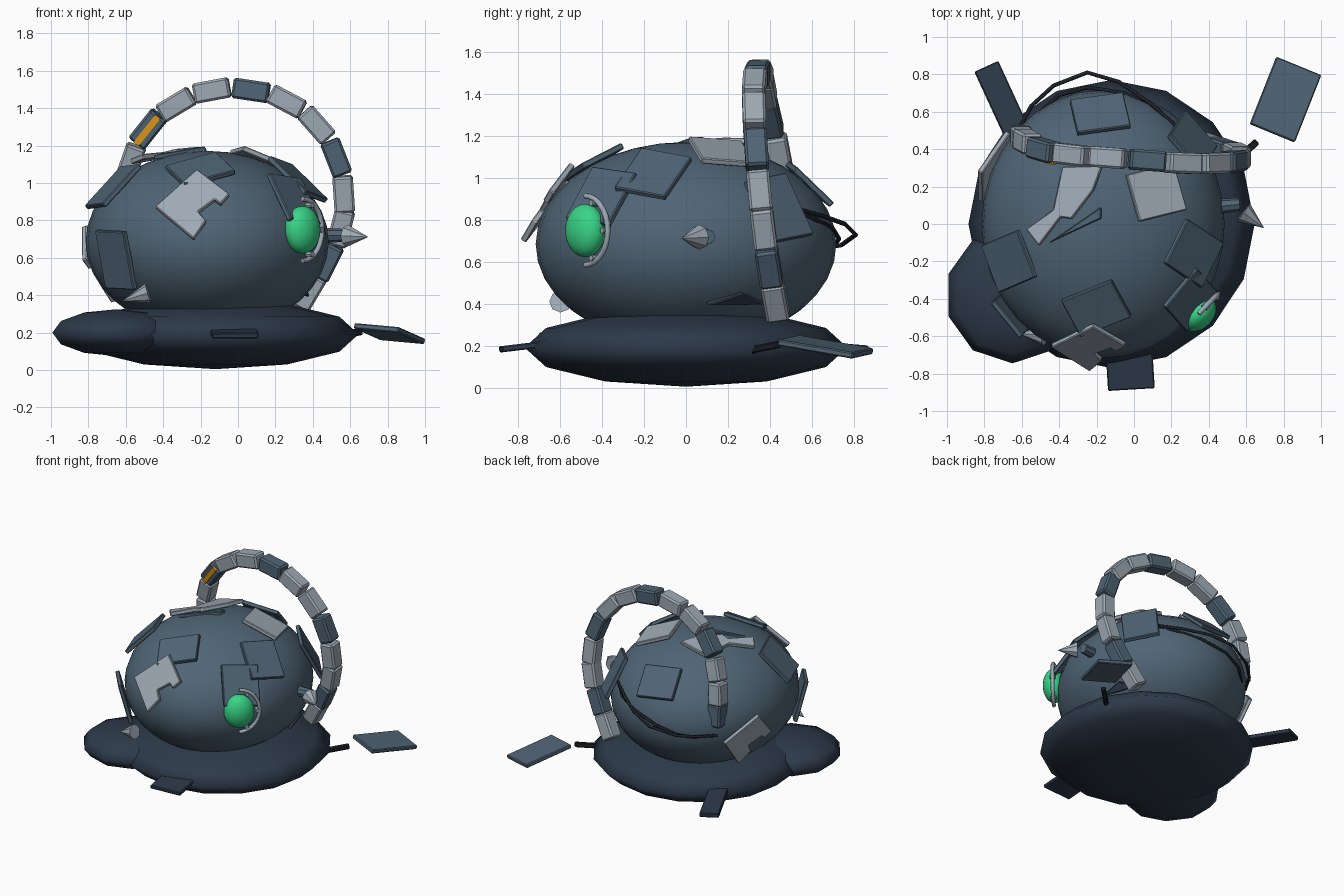
import bpy, bmesh
from math import sin, cos, pi
from mathutils import Vector, Matrix

if "Cube" in bpy.data.objects:
    bpy.data.objects.remove(bpy.data.objects["Cube"])

def mat(name, r, g, b):
    m = bpy.data.materials.new(name)
    m.diffuse_color = (r, g, b, 1)
    m.use_nodes = True
    m.node_tree.nodes["Principled BSDF"].inputs["Base Color"].default_value = m.diffuse_color
    return m

SLATE = mat("slate", .08, .13, .18)
DARK = mat("dark_slate", .026, .042, .068)
LIGHT = mat("light_metal", .34, .4, .46)
BLACK = mat("black", .012, .014, .02)
GREEN = mat("green_glow", .04, .66, .24)
ORANGE = mat("orange", .8, .33, .01)

def finish(name, bm, m, matrix=Matrix(), smooth=False, bevel=0):
    bmesh.ops.recalc_face_normals(bm, faces=bm.faces)
    me = bpy.data.meshes.new(name)
    bm.to_mesh(me)
    bm.free()
    me.materials.append(m)
    for p in me.polygons:
        p.use_smooth = smooth
    ob = bpy.data.objects.new(name, me)
    ob.matrix_world = matrix
    bpy.context.collection.objects.link(ob)
    if bevel:
        mod = ob.modifiers.new("bevel", 'BEVEL')
        mod.width = bevel
        mod.segments = 1
    return ob

def frame(pos, u, n):
    """Matrix whose z is n and whose x is u flattened into the plane of n."""
    n = Vector(n).normalized()
    u = Vector(u)
    u = (u - n * u.dot(n)).normalized()
    r = Matrix((u, n.cross(u), n)).transposed()
    return Matrix.Translation(pos) @ r.to_4x4()

def ellipsoid(name, c, r, m, seg, rings, turn=0):
    bm = bmesh.new()
    bmesh.ops.create_uvsphere(bm, u_segments=seg, v_segments=rings, radius=1)
    bmesh.ops.scale(bm, vec=r, verts=bm.verts)
    return finish(name, bm, m, Matrix.Translation(c) @ Matrix.Rotation(turn, 4, 'Z'), True)

def box(name, size, m, matrix, bevel=.006):
    bm = bmesh.new()
    bmesh.ops.create_cube(bm, size=1)
    bmesh.ops.scale(bm, vec=size, verts=bm.verts)
    return finish(name, bm, m, matrix, bevel=bevel)

def cone(name, pos, axis, r1, r2, length, m, seg=8):
    bm = bmesh.new()
    bmesh.ops.create_cone(bm, cap_ends=True, segments=seg, radius1=r1, radius2=r2, depth=length)
    q = Vector(axis).to_track_quat('Z', 'Y').to_matrix().to_4x4()
    return finish(name, bm, m, Matrix.Translation(pos) @ q)

def tube(name, pts, r, m):
    cu = bpy.data.curves.new(name, 'CURVE')
    cu.dimensions = '3D'
    cu.bevel_depth = r
    cu.bevel_resolution = 1
    cu.use_fill_caps = True
    sp = cu.splines.new('POLY')
    sp.points.add(len(pts) - 1)
    for p, co in zip(sp.points, pts):
        p.co = (*co, 1)
    cu.materials.append(m)
    ob = bpy.data.objects.new(name, cu)
    bpy.context.collection.objects.link(ob)

# base mound, side mound and round shell
C, R = Vector((-.165, 0, .685)), Vector((.65, .717, .487))
ellipsoid("base_mound", (-.12, 0, .192), (.765, .77, .187), DARK, 16, 6)
ellipsoid("side_mound", (-.65, -.38, .2), (.36, .365, .125), DARK, 10, 6)
ellipsoid("shell", C, R, SLATE, 32, 18)

def plate(name, p, u, outline, m, lift=.012, thick=.03):
    """Flat panel tangent to the shell; outline is (w, h) or a list of points."""
    d = Vector(p) - C
    d /= sum((d[i] / R[i]) ** 2 for i in range(3)) ** .5
    n = Vector([d[i] / R[i] ** 2 for i in range(3)]).normalized()
    if len(outline) == 2:
        w, h = outline[0] / 2, outline[1] / 2
        outline = [(-w, -h), (w, -h), (w, h), (-w, h)]
    bm = bmesh.new()
    f = bm.faces.new([bm.verts.new((a, b, -thick / 2)) for a, b in outline])
    ext = bmesh.ops.extrude_face_region(bm, geom=[f])
    bmesh.ops.translate(bm, vec=(0, 0, thick),
                        verts=[v for v in ext['geom'] if isinstance(v, bmesh.types.BMVert)])
    finish(name, bm, m, frame(C + d + n * lift, u, n), bevel=.005)

# armour panels
bite = [(0, .22), (.17, .05), (.12, -.01), (.09, .02), (0, -.05), (.04, -.11), (-.03, -.22), (-.23, 0)]
plate("front_top_panel", (-.2, -.43, 1.05), (.24, .13, 0), (.3, .24), SLATE, .006)
plate("front_broken_panel", (-.21, -.62, .87), (1, .05, 0), bite, LIGHT, .006)
plate("front_left_panel", (-.61, -.44, .6), (.65, -.6, 0), (.24, .32), SLATE, .015)
plate("left_panel", (-.62, -.18, .95), (.12, -.28, 0), (.27, .3), SLATE, .012)
plate("back_left_broken_panel", (-.73, .27, .57), (0, -1, 0), bite, LIGHT, .006)
plate("right_panel", (.3, -.15, 1.0), (0, .19, -.13), (.27, .3), SLATE, .02)
plate("eye_panel", (.31, -.41, .91), (.1, .24, -.08), (.27, .3), SLATE, .015)
plate("top_right_panel", (.12, .17, 1.12), (.25, .07, 0), (.28, .26), LIGHT, .015)
plate("back_panel", (-.18, .57, .96), (.3, .07, 0), (.29, .25), SLATE, .006)
plate("back_right_panel", (.33, .46, .86), (-.3, .3, .05), (.26, .33), SLATE, .012)
plate("top_broken_panel", (-.36, .11, 1.12), (1, 0, 0),
      [(-.01, .19), (.21, .19), (.16, .06), (.04, -.09), (-.02, -.08), (-.14, -.23),
       (-.21, -.14), (-.06, -.04)], LIGHT, .008)
plate("top_shard", (-.3, 0, 1.15), (1, 0, 0), [(-.15, -.1), (.13, .03), (.13, .09)], SLATE, 0)
plate("lower_right_shard", (.36, .25, .42), (0, 1, 0), [(-.15, 0), (.14, -.07), (.02, .03)], DARK, 0)

# segmented arch over the shell, every third block dark
arch = [(-.6, .47, .79), (-.6, .46, .95), (-.57, .44, 1.12), (-.48, .395, 1.29), (-.33, .37, 1.42),
        (-.14, .355, 1.495), (.07, .34, 1.495), (.26, .325, 1.435), (.42, .325, 1.31),
        (.525, .335, 1.135), (.565, .35, .94), (.55, .37, .76), (.475, .395, .58), (.38, .425, .42)]
arch = [Vector(p) for p in arch]
for i, p in enumerate(arch):
    t = arch[min(i + 1, 13)] - arch[max(i - 1, 0)]
    side = Vector((0, 1, 0)) - t * (t.y / t.length_squared)
    M = frame(p, t, side)
    box("arch_block", (.17 if i < 3 else .195, .11, .11), SLATE if i % 3 == 0 else LIGHT, M, .012)
    if i == 3:
        box("arch_stripe", (.19, .035, .02), ORANGE, M @ Matrix.Translation((0, 0, -.052)), 0)
cone("arch_tip", (-.6, .48, .68), (0, .1, -1), .06, .02, .08, SLATE, 4)

# eye facing the front right corner, with a half ring and studs
E, T = Vector((.345, -.48, .75)), Vector((.7, .71, 0))
ellipsoid("eye", E, (.11, .08, .127), GREEN, 24, 16, pi / 4)
rim = [E + T * .15 * cos(a) + Vector((0, 0, .165 * sin(a)))
       for a in [pi * (k / 14 - .5) for k in range(15)]]
tube("eye_ring", rim, .014, LIGHT)
for k in (2, 7, 12):
    cone("eye_stud", E.lerp(rim[k], .88), (1, -1, 0), .018, .014, .04, LIGHT)

# spikes and side bolt
cone("right_spike", (.64, .02, .715), (.8, -.6, -.05), .06, 0, .14, LIGHT)
cone("front_spike", (-.55, -.59, .39), (-1, .1, -.3), .055, 0, .15, LIGHT)
cone("side_bolt", (.51, .1, .72), (1, .1, 0), .04, .035, .11, SLATE)

# loose cables at the back
tube("outer_cable", [(-.62, .5, .64), (-.55, .63, .66), (-.43, .74, .68), (-.25, .81, .73),
                     (-.08, .76, .78), (.08, .65, .82), (.22, .53, .85)], .011, BLACK)
tube("inner_cable", [(-.6, .48, .6), (-.5, .6, .63), (-.4, .69, .66), (-.25, .73, .71),
                     (-.05, .7, .76), (.12, .62, .8), (.24, .5, .84)], .011, BLACK)

# scattered debris around the base
box("debris_right", (.26, .39, .03), SLATE, frame((.81, .665, .195), (.24, -.1, -.03), (.14, .12, 1)))
box("debris_back_left", (.14, .38, .035), DARK, frame((-.71, .67, .2), (.13, .06, 0), (0, .08, 1)))
box("debris_front", (.25, .2, .03), DARK, frame((-.02, -.785, .195), (1, .06, 0), (0, -.12, 1)))
box("debris_rod", (.24, .035, .035), BLACK, frame((.57, .36, .19), (.15, .14, .03), (0, -.2, 1)))
